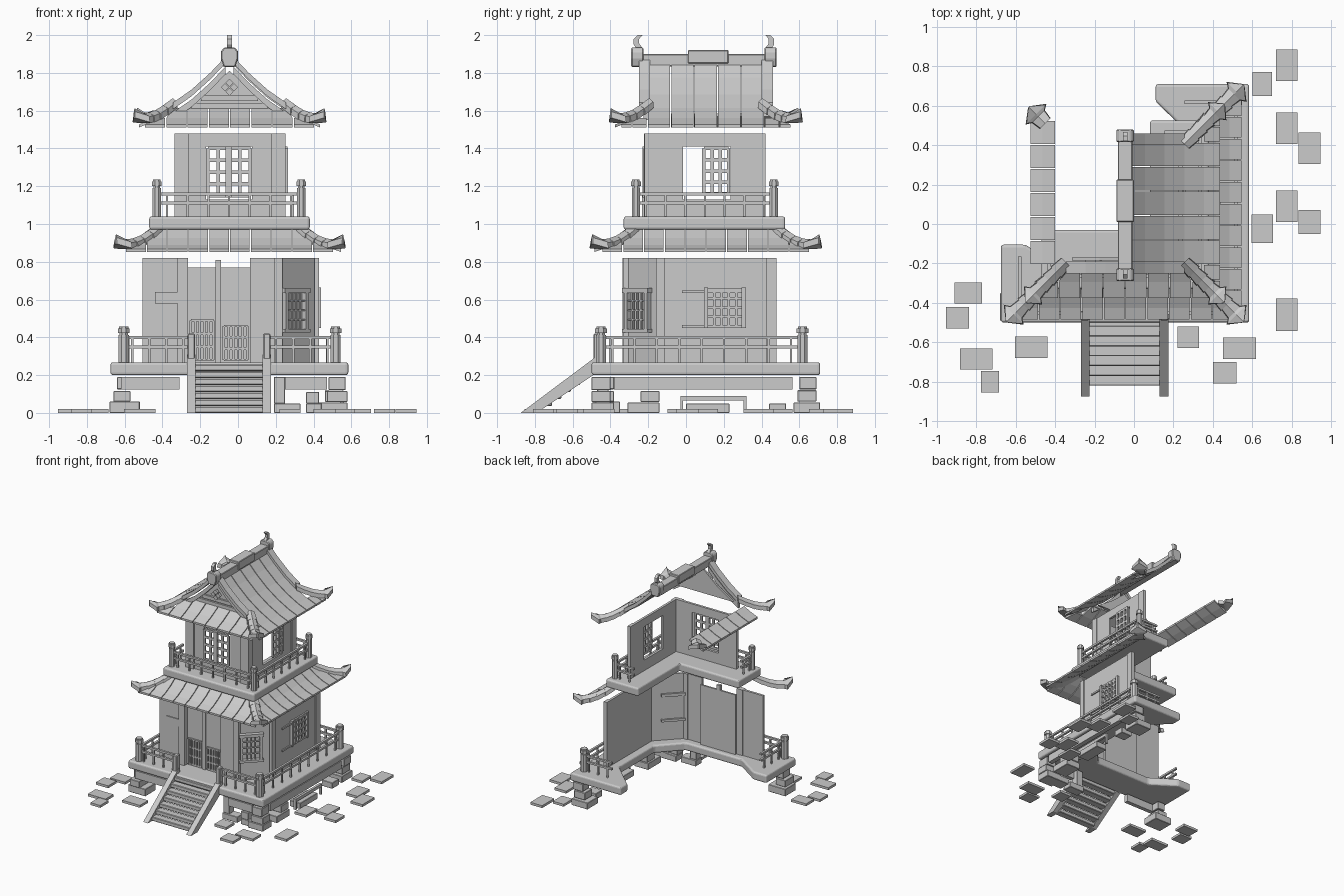
import bpy, bmesh
from math import pi, sqrt
from mathutils import Vector, Matrix

if "Cube" in bpy.data.objects:
    bpy.data.objects.remove(bpy.data.objects["Cube"])

CX, CY = -0.045, 0.105          # building axis


def finish(name, bm, bevel=0, seg=1):
    bmesh.ops.recalc_face_normals(bm, faces=bm.faces[:])
    me = bpy.data.meshes.new(name)
    bm.to_mesh(me)
    bm.free()
    ob = bpy.data.objects.new(name, me)
    bpy.context.collection.objects.link(ob)
    if bevel:
        m = ob.modifiers.new("bevel", "BEVEL")
        m.width, m.segments = bevel, seg
    return ob


def add_box(bm, a, b, rot=None):
    a, b = Vector(a), Vector(b)
    s = [max(abs(q), 0.001) for q in (b - a)]
    mat = Matrix.Translation((a + b) / 2) @ (rot or Matrix.Identity(4)) @ Matrix.Diagonal((*s, 1))
    bmesh.ops.create_cube(bm, size=1, matrix=mat)


def boxes(name, items, bevel=0, rot=None):
    bm = bmesh.new()
    for a, b in items:
        add_box(bm, a, b, rot)
    return finish(name, bm, bevel)


def at(side, u, d, z):
    """u along a side, d outward from the axis."""
    return {"front": Vector((CX + u, CY - d, z)), "right": Vector((CX + d, CY + u, z)),
            "left": Vector((CX - d, CY + u, z)), "back": Vector((CX + u, CY + d, z))}[side]


def side_boxes(name, side, items, bevel=0):
    return boxes(name, [(at(side, u0, d0, z0), at(side, u1, d1, z1))
                        for u0, u1, d0, d1, z0, z1 in items], bevel)


def loft(bm, secs):
    rings = [[bm.verts.new(p) for p in s] for s in secs]
    n = len(rings[0])
    for r, q in zip(rings, rings[1:]):
        for i in range(n):
            bm.faces.new((r[i], r[(i + 1) % n], q[(i + 1) % n], q[i]))
    bm.faces.new(rings[0])
    bm.faces.new(rings[-1])


def extrude(name, poly, axis, a, b, bevel=0, seg=1):
    """Polygon extruded along x, y or z."""
    bm = bmesh.new()
    mk = {"x": lambda p, t: (t, *p), "y": lambda p, t: (p[0], t, p[1]), "z": lambda p, t: (*p, t)}[axis]
    loft(bm, [[mk(p, t) for p in poly] for t in (a, b)])
    return finish(name, bm, bevel, seg)


def lattice(name, side, d, u0, u1, z0, z1, nu, nz, t=0.013):
    it = [(u0 + (u1 - u0) * i / nu - t / 2, u0 + (u1 - u0) * i / nu + t / 2, d, d + .014, z0, z1) for i in range(nu + 1)]
    it += [(u0, u1, d, d + .012, z0 + (z1 - z0) * i / nz - t / 2, z0 + (z1 - z0) * i / nz + t / 2) for i in range(nz + 1)]
    return side_boxes(name, side, it)


def wall(name, side, d, u0, u1, z0, z1, hole):
    a, b, c, e = hole
    return side_boxes(name, side, [(u0, a, d - .02, d, z0, z1), (b, u1, d - .02, d, z0, z1),
                                   (a, b, d - .02, d, z0, c), (a, b, d - .02, d, e, z1)])


def post(name, x, y, z0, z1, r):
    bm = bmesh.new()
    for a, b, k in ((z0, z1 - .045, 1), (z1 - .045, z1 - .035, .8), (z1 - .035, z1 - .01, 1.15), (z1 - .01, z1, .9)):
        bmesh.ops.create_cone(bm, cap_ends=True, segments=8, radius1=r * k, radius2=r * k, depth=b - a,
                              matrix=Matrix.Translation((x, y, (a + b) / 2)) @ Matrix.Rotation(pi / 8, 4, 'Z'))
    return finish(name, bm)


def railing(name, side, d, u0, u1, z, n):
    it = [(u0, u1, d - .009, d + .009, z + h - .008, z + h + .008) for h in (.085, .135)]
    it += [(u - .006, u + .006, d - .006, d + .006, z, z + .13)
           for u in (u0 + (u1 - u0) * (i + .5) / n for i in range(n))]
    return side_boxes(name, side, it)


def tiles(name, side, prof, us, lim):
    """Long roof tiles following a profile, mitred at the hips."""
    bm = bmesh.new()
    for a, b in zip(us, us[1:]):
        rows = []
        for d, z in prof:
            l = lim(d)
            p, q = max(-l, min(l, a)), max(-l, min(l, b))
            if q - p > .006:
                rows.append((at(side, p + .003, d, z), at(side, q - .003, d, z)))
        if len(rows) > 1:
            loft(bm, [[p, q, q - Vector((0, 0, .016)), p - Vector((0, 0, .016))] for p, q in rows])
    return finish(name, bm)


def hip(name, sx, sy, pts, w):
    """Stepped hip ridge with flared upturned end."""
    bm = bmesh.new()
    perp = Vector((-sy, sx, 0)) / sqrt(2)

    def sec(h, z, k):
        c = Vector((CX + sx * h, CY + sy * h, z))
        return [c + perp * w * k * p + Vector((0, 0, q)) for p, q in
                ((-.5, -.025), (.5, -.025), (.45, .008), (0, .026), (-.45, .008))]
    for (h, z), (g, y) in zip(pts, pts[1:]):
        loft(bm, [sec(h, z, .9), sec(g, y, 1.08)])
    h, z = pts[-1]
    loft(bm, [sec(h, z, 1.1), sec(h + .012, z + .004, 1.75), sec(h + .048, z + .027, .15)])
    return finish(name, bm)


def spread(a, b, n):
    return [a + (b - a) * i / n for i in range(n + 1)]


# paving slabs
pave = [(.65, .71, .1, .12), (.775, .805, .11, .16), (.775, .485, .11, .16), (.89, .385, .11, .16),
        (.775, .09, .11, .16), (.89, .01, .11, .12), (.65, -.025, .11, .145), (.775, -.46, .11, .165),
        (.535, -.63, .165, .11), (.46, -.755, .12, .11), (.275, -.575, .11, .11), (-.52, -.625, .165, .11),
        (-.73, -.8, .09, .11), (-.8, -.685, .165, .105), (-.84, -.35, .14, .105), (-.895, -.475, .115, .11)]
boxes("paving_slabs", [((x - w / 2, y - h / 2, 0), (x + w / 2, y + h / 2, .02)) for x, y, w, h in pave])

# foundation stones: x0, x1, y0, y1, z0, z1
stones = [(-.68, -.52, -.49, -.35, 0, .06), (-.66, -.57, -.5, -.38, .06, .115), (-.64, -.57, -.47, -.38, .125, .19),
          (.44, .58, -.5, -.38, 0, .055), (.47, .58, -.5, -.4, .058, .115), (.48, .57, -.5, -.4, .12, .19),
          (.36, .46, -.48, -.38, 0, .05), (.36, .43, -.48, -.4, .05, .11), (.19, .33, -.48, -.4, 0, .05),
          (.19, .25, -.47, -.41, .05, .19), (.45, .58, -.31, -.14, 0, .055), (.46, .57, -.24, -.14, .058, .115),
          (.48, .58, 0, .23, 0, .05), (.47, .57, .44, .53, 0, .05), (.42, .57, .57, .71, 0, .055),
          (.46, .56, .59, .69, .06, .12), (.48, .57, .6, .69, .125, .19)]
boxes("foundation_stones", [((a, c, e), (b, d, f)) for a, b, c, d, e, f in stones], .003)
boxes("low_frame", [((.54, -.03, .065), (.56, .32, .09)), ((.54, -.03, 0), (.56, -.015, .07)),
                    ((.54, .305, 0), (.56, .32, .07))])

# platform and its beams
extrude("platform", [(.11, .71), (.584, .71), (.584, -.5), (-.675, -.5), (-.675, -.105), (-.55, -.105), (-.35, -.24),
                     (.17, -.24), (.34, -.06), (.34, .4), (.11, .62)], "z", .2, .268, .014, 3)
boxes("platform_beams", [((-.62, -.485, .125), (-.31, -.45, .19)), ((.25, -.485, .125), (.47, -.45, .19)),
                         ((.53, -.38, .125), (.57, .565, .19))])

# stairs
boxes("stair_steps", [((-.23, -.82 + .05 * i, .037 * i), (.135, -.76 + .05 * i, .037 * i + .033)) for i in range(7)], .004)
for n, x in (("left", -.27), ("right", .13)):
    extrude("stair_side_" + n, [(-.875, 0), (-.79, 0), (-.46, .22), (-.46, .31)], "x", x, x + .045)

# lower railing
for n, x, y in (("left", -.605, -.45), ("right", .517, -.45), ("back", .517, .617)):
    post("lower_post_" + n, x, y, .265, .457, .029)
boxes("stair_posts", [((x, -.49, .265), (x + .04, -.44, .42)) for x in (-.268, .133)], .006)
railing("lower_rail_front_left", "front", .555, -.56, -.2, .265, 4)
railing("lower_rail_front_right", "front", .555, .2, .565, .265, 4)
railing("lower_rail_right", "right", .562, -.555, .51, .265, 9)
railing("lower_rail_left", "left", .535, -.555, -.27, .265, 3)
railing("lower_rail_back", "back", .512, .3, .56, .265, 3)

# ground floor walls
Z0, Z1 = .26, .82
side_boxes("ground_wall_front", "front", [(-.46, -.275, .405, .425, Z0, Z1), (-.275, -.22, .4, .44, Z0, Z1),
           (.108, .26, .405, .425, Z0, Z1), (.235, .28, .395, .435, Z0, Z1)])
side_boxes("front_wall_plaque", "front", [(-.395, -.275, .425, .433, .58, .64)])
side_boxes("door_leaves", "front", [(-.22, -.075, .385, .4, Z0, .77), (-.045, .108, .385, .4, Z0, .77),
                                    (-.075, -.045, .385, .41, Z0, .81)])
lattice("door_lattice_left", "front", .4, -.205, -.085, .28, .49, 5, 3)
lattice("door_lattice_right", "front", .4, -.03, .095, .28, .46, 5, 3)
side_boxes("ground_wall_right", "right", [(-.22, .375, .445, .465, Z0, Z1)])
side_boxes("ground_posts_right", "right", [(-.265, -.22, .45, .475, Z0, Z1), (.32, .375, .45, .475, Z0, Z1)])
lattice("ground_window", "right", .465, .005, .2, .46, .655, 5, 4)
side_boxes("ground_window_frame", "right", [(a, a + .022, .465, .485, .45, .665) for a in (-.01, .19)]
           + [(-.125, .2, .465, .475, a, a + .014) for a in (.45, .635)])

# chamfered corner with small window box
R45 = Matrix.Rotation(pi / 4, 4, 'Z')


def corner_box(name, c, parts):
    bm = bmesh.new()
    for a, b in parts:
        add_box(bm, a, b)
    bm.transform(Matrix.Translation((*c, 0)) @ R45)
    return finish(name, bm)


corner_box("corner_wall", (.317, -.215), [((-.145, -.005, Z0), (.145, .01, Z1))])
corner_box("corner_window_box", (.292, -.246), [((-.095, -.035, .635), (.095, .03, .66)), ((-.095, -.035, .425), (.095, .03, .445)),
           ((-.085, -.03, .44), (-.065, .02, .64)), ((.065, -.03, .44), (.085, .02, .64))]
           + [((a, -.022, .44), (a + .008, -.01, .64)) for a in (-.035, -.004, .027)]
           + [((-.07, -.022, a), (.07, -.01, a + .008)) for a in (.49, .54, .59)])

# lower roof
LOW = [(.39, .975), (.46, .925), (.53, .888), (.59, .868)]
for s in ("front", "right"):
    tiles("lower_roof_" + s, s, LOW, spread(-.55, .55, 10), lambda d: min(d, .55))
for n, sx, sy in (("front_left", -1, -1), ("front_right", 1, -1), ("back_right", 1, 1)):
    hip("lower_hip_" + n, sx, sy, [(.38, .98), (.43, .94), (.475, .912), (.515, .897), (.553, .893)], .082)

# balcony
extrude("balcony", [(.08, .525), (.38, .525), (.38, -.33), (-.47, -.33), (-.47, -.03), (.08, -.03)], "z", .97, 1.04, .014, 3)
for n, x, y in (("left", -.43, -.265), ("right", .335, -.265), ("back", .335, .465)):
    post("upper_post_" + n, x, y, 1.035, 1.235, .024)
railing("upper_rail_front", "front", .37, -.385, .38, 1.025, 7)
railing("upper_rail_right", "right", .38, -.37, .36, 1.025, 7)
railing("upper_rail_left", "left", .385, -.37, -.22, 1.025, 2)
railing("upper_rail_back", "back", .36, .2, .38, 1.025, 2)

# upper floor walls and windows
wall("upper_wall_front", "front", .315, -.29, .285, 1.03, 1.48, (-.125, .12, 1.13, 1.41))
wall("upper_wall_right", "right", .29, -.325, .315, 1.03, 1.48, (-.12, .13, 1.13, 1.41))
side_boxes("upper_posts_front", "front", [(-.29, -.215, .3, .327, 1.03, 1.48), (.22, .285, .3, .327, 1.03, 1.48)])
side_boxes("upper_posts_right", "right", [(-.325, -.27, .27, .297, 1.03, 1.48), (.25, .315, .27, .297, 1.03, 1.48)])
lattice("upper_window_front", "front", .315, -.115, .11, 1.15, 1.4, 4, 4, .018)
side_boxes("upper_window_mullion", "front", [(-.02, .012, .315, .335, 1.14, 1.41)])
lattice("upper_window_right", "right", .295, -.01, .12, 1.16, 1.4, 3, 4, .018)

# upper roof
UP = [(.02, 1.86), (.1, 1.775), (.2, 1.685), (.3, 1.615), (.4, 1.56), (.48, 1.527)]
lim = lambda d: max(.31, min(d, .45))
tiles("upper_roof_right", "right", UP, [-.45, -.39, *spread(-.31, .31, 5), .39, .45], lim)
tiles("upper_roof_front", "front", UP[3:], spread(-.45, .45, 8), lim)
tiles("upper_roof_left_eave", "left", [(.355, 1.585), (.42, 1.551), (.48, 1.527)], spread(-.31, .42, 6), lambda d: .45)
UH = [(.3, 1.64), (.35, 1.603), (.39, 1.578), (.425, 1.565), (.455, 1.56)]
for n, sx, sy in (("front_left", -1, -1), ("front_right", 1, -1), ("back_right", 1, 1)):
    hip("upper_hip_" + n, sx, sy, UH, .075)
hip("upper_hip_back_left", -1, 1, [(.405, 1.575), (.44, 1.563)], .085)


# gable rakes and front gable
def rake(name, sx, y0, y1, drop, h):
    bm = bmesh.new()
    loft(bm, [[(CX + sx * d, y, z - drop + q) for y, q in ((y0, 0), (y1, 0), (y1, h), (y0, h))] for d, z in UP[:4]])
    return finish(name, bm)


for n, sx in (("left", -1), ("right", 1)):
    rake("gable_rake_" + n, sx, -.25, -.19, .008, .035)
    rake("gable_board_" + n, sx, -.225, -.2, .065, .04)
rake("gable_rake_back", 1, .4, .46, .008, .035)
extrude("gable_wall", [(CX + a, b) for a, b in ((-.27, 1.61), (.27, 1.61), (.13, 1.7), (0, 1.81), (-.13, 1.7))], "y", -.185, -.17)
boxes("gable_planks", [((CX - w, -.2, z), (CX + w, -.18, z + .03)) for w, z in ((.2, 1.61), (.15, 1.65))])
boxes("gable_diamond", [((CX + a - .015, -.235, 1.725 + b - .015), (CX + a + .015, -.215, 1.725 + b + .015))
      for a, b in ((0, .024), (0, -.024), (.024, 0), (-.024, 0))], rot=Matrix.Rotation(pi / 4, 4, 'Y'))

# ridge with end caps and fins
boxes("ridge", [((CX - .037, -.24, 1.835), (CX + .037, .44, 1.9)), ((CX - .044, .01, 1.85), (CX + .044, .225, 1.92))], .004)
for n, s in (("front", -1), ("back", 1)):
    yc = .095
    shield = [(-.03, 1.83), (.03, 1.83), (.045, 1.875), (.045, 1.915), (.028, 1.935), (-.028, 1.935), (-.045, 1.915), (-.045, 1.875)]
    extrude("ridge_cap_" + n, [(CX + a, b) for a, b in shield], "y", yc + s * .32, yc + s * .385, .006)
    fin = [(.32, 1.925), (.355, 1.925), (.372, 1.95), (.372, 1.98), (.35, 2.0), (.325, 2.0), (.343, 1.98), (.343, 1.955)]
    extrude("ridge_fin_" + n, [(yc + s * a, b) for a, b in fin], "x", CX - .012, CX + .012)
